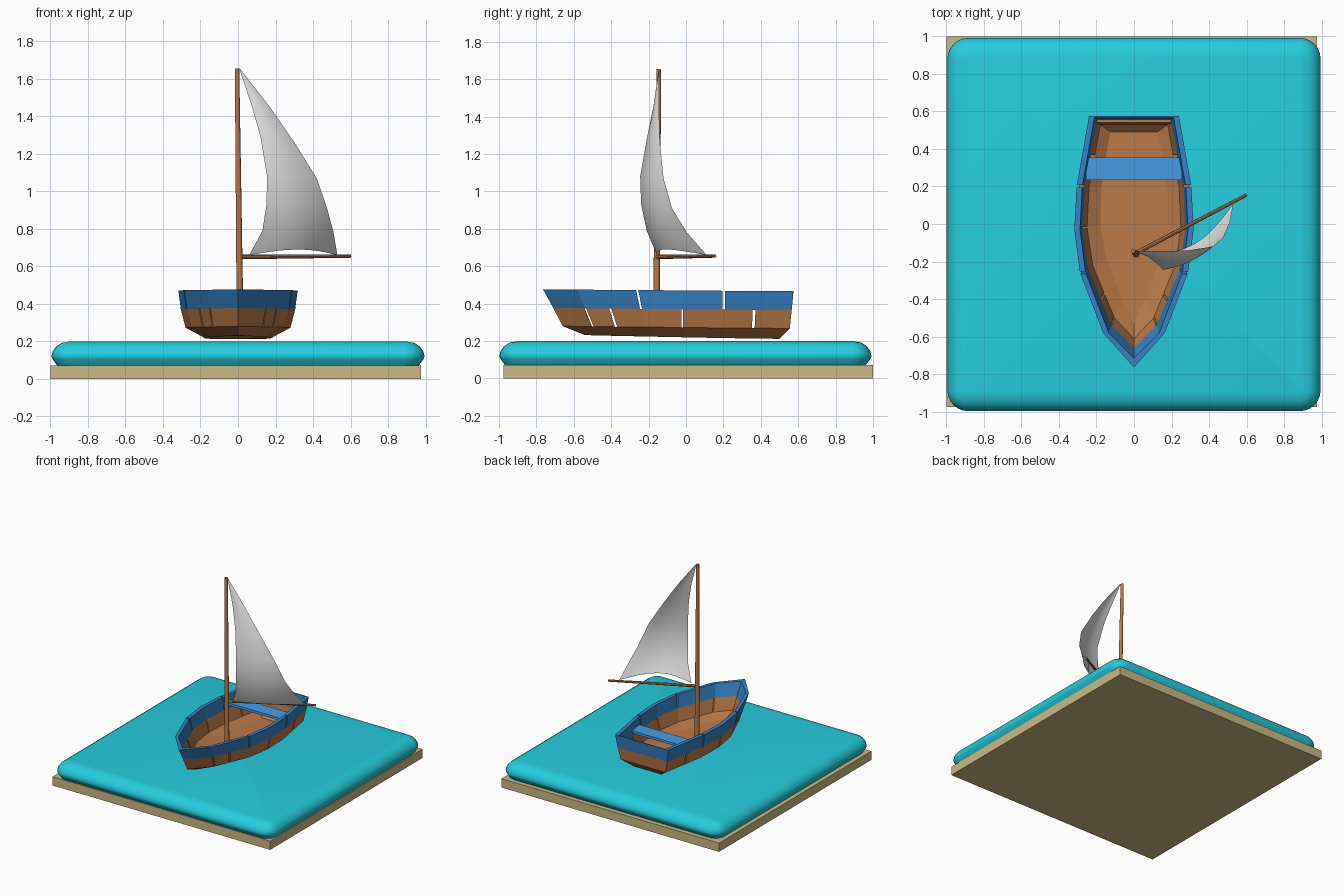
import bpy, bmesh, math
from mathutils import Vector

if "Cube" in bpy.data.objects:
    bpy.data.objects.remove(bpy.data.objects["Cube"])


def material(name, *srgb):
    col = [(c / 255 / 12.92 if c < 11 else ((c / 255 + 0.055) / 1.055) ** 2.4) for c in srgb] + [1]
    m = bpy.data.materials.new(name)
    m.use_nodes = True
    m.diffuse_color = col
    m.node_tree.nodes["Principled BSDF"].inputs["Base Color"].default_value = col
    return m


SAND = material("sand", 202, 186, 134)
WATER = material("turquoise water", 38, 205, 222)
WOOD = material("brown wood", 186, 122, 74)
BLUE = material("hull blue", 54, 130, 196)
BENCH = material("bench blue", 70, 158, 230)
CLOTH = material("sail cloth", 224, 224, 224)


def make(name, verts, faces, mat, smooth=False, fix=True):
    mesh = bpy.data.meshes.new(name)
    bm = bmesh.new()
    vs = [bm.verts.new(v) for v in verts]
    for f in faces:
        bm.faces.new([vs[i] for i in f])
    if fix:
        bmesh.ops.recalc_face_normals(bm, faces=bm.faces)
    bm.to_mesh(mesh)
    bm.free()
    mesh.materials.append(mat)
    ob = bpy.data.objects.new(name, mesh)
    bpy.context.collection.objects.link(ob)
    if smooth:
        bpy.ops.object.select_all(action="DESELECT")
        ob.select_set(True)
        bpy.context.view_layer.objects.active = ob
        bpy.ops.object.shade_smooth_by_angle(angle=math.radians(40))
    return ob


def loft(name, rings, mat, smooth=False):
    """Closed rings of equal length, joined in order and capped."""
    n = len(rings[0])
    faces = [list(range(n)), [(len(rings) - 1) * n + i for i in range(n)]]
    for r in range(len(rings) - 1):
        for i in range(n):
            j = (i + 1) % n
            faces.append([r * n + i, r * n + j, (r + 1) * n + j, (r + 1) * n + i])
    return make(name, [p for ring in rings for p in ring], faces, mat, smooth)


def box(name, lo, hi, mat):
    rings = [[(lo[0], lo[1], z), (hi[0], lo[1], z), (hi[0], hi[1], z), (lo[0], hi[1], z)]
             for z in (lo[2], hi[2])]
    return loft(name, rings, mat)


def pole(name, a, b, ra, rb, sides=10):
    a, b = Vector(a), Vector(b)
    q = (b - a).to_track_quat("Z", "Y")
    rings = []
    for c, r in ((a, ra), (b, rb)):
        rings.append([c + q @ Vector((r * math.cos(math.tau * i / sides),
                                      r * math.sin(math.tau * i / sides), 0)) for i in range(sides)])
    return loft(name, rings, WOOD, True)


# Base slab and rounded slab of water
box("base_slab", (-1, -0.975, 0), (0.975, 1, 0.072), SAND)


def rounded_ring(inset, z, half=0.995, radius=0.11, steps=6):
    r = max(radius - inset, 0.012)
    c = half - inset - r
    ring = []
    for k in range(4):
        for s in range(steps + 1):
            a = math.pi / 2 * (k + s / steps)
            sx, sy = ((1, 1), (-1, 1), (-1, -1), (1, -1))[k]
            ring.append((sx * c + r * math.cos(a), sy * c + r * math.sin(a) - 0.003, z))
    return ring


profile = [(0.03, 0.072), (0.006, 0.105), (0, 0.12), (0.006, 0.145),
           (0.025, 0.172), (0.055, 0.192), (0.1, 0.2)]
loft("water", [rounded_ring(i, z) for i, z in profile], WATER, True)

# Hull outlines, bow to stern, one row of (x, y) per level with bow and stern heights
LEVELS = [
    ([(0, -0.54), (0.07, -0.38), (0.15, -0.17), (0.18, 0), (0.175, 0.2), (0.13, 0.5)], 0.232, 0.212),
    ([(0, -0.66), (0.135, -0.5), (0.25, -0.22), (0.28, -0.02), (0.27, 0.2), (0.205, 0.555)], 0.28, 0.268),
    ([(0, -0.71), (0.15, -0.54), (0.275, -0.24), (0.305, -0.02), (0.293, 0.2), (0.225, 0.565)], 0.378, 0.365),
    ([(0, -0.765), (0.165, -0.58), (0.288, -0.26), (0.318, -0.03), (0.306, 0.2), (0.24, 0.575)], 0.477, 0.467),
]


def hull_point(level, t, inset=0.0):
    pts, z0, z1 = LEVELS[level]
    i = min(int(t), 4)
    p = Vector(pts[i]).lerp(Vector(pts[i + 1]), t - i)
    x = max(p.x - inset * min(t, 1), 0)
    return Vector((x, p.y + inset * 1.6 * max(1 - t, 0), z0 + (z1 - z0) * t / 5))


def plank(name, low, high, t0, t1, mat, thick=0.03):
    ts = [t0] + [i for i in range(6) if t0 < i < t1] + [t1]
    for side, s in (("left", 1), ("right", -1)):
        rings = []
        for t in ts:
            ring = [hull_point(low, t), hull_point(high, t),
                    hull_point(high, t, thick), hull_point(low, t, thick)]
            rings.append([(s * p.x, p.y, p.z) for p in ring])
        loft(f"{name}_{side}", rings, mat)


def strake(name, low, high, joints, mat, gap=0.02):
    for i, (a, b) in enumerate(zip(joints, joints[1:])):
        plank(f"{name}_{i + 1}", low, high, a + gap * (a > 0), b - gap * (b < 5), mat)


strake("bottom_strake", 0, 1, [0, 5], WOOD)
strake("side_strake", 1, 2, [0, 1, 1.45, 3, 4.45, 5], WOOD)
strake("top_strake", 2, 3, [0, 2, 4, 5], BLUE)

# Hull floor
outline = [hull_point(0, t) for t in range(6)]
outline += [Vector((-p.x, p.y, p.z)) for p in reversed(outline[1:])]
loft("hull_floor", [outline, [p + Vector((0, 0, 0.016)) for p in outline]], WOOD)


# Stern boards
def stern_board(name, low, high, thick, mat):
    rings = []
    for level in (low, high):
        p = hull_point(level, 5)
        rings.append([(-p.x, p.y, p.z), (p.x, p.y, p.z),
                      (p.x, p.y - thick, p.z), (-p.x, p.y - thick, p.z)])
    loft(name, rings, mat)


stern_board("stern_bottom", 0, 1, 0.025, WOOD)
stern_board("stern_side", 1, 2, 0.025, WOOD)
stern_board("stern_top", 2, 3, 0.008, BLUE)

# Bench, mast and boom
box("bench", (-0.255, 0.235, 0.395), (0.255, 0.355, 0.415), BENCH)
pole("mast", (0.012, -0.16, 0.225), (-0.005, -0.145, 1.655), 0.019, 0.012)
pole("boom", (0.01, -0.155, 0.65), (0.6, 0.155, 0.655), 0.012, 0.009, 8)

# Sail: rows of luff edge, leech edge and belly depth
rows = [
    ((0.008, -0.145, 1.65), (0.014, -0.145, 1.65), 0),
    ((0.075, -0.175, 1.45), (0.17, -0.145, 1.45), 0.01),
    ((0.12, -0.208, 1.29), (0.295, -0.14, 1.27), 0.015),
    ((0.155, -0.245, 1.08), (0.42, -0.12, 1.07), 0.02),
    ((0.152, -0.24, 0.93), (0.475, -0.075, 0.91), 0.03),
    ((0.13, -0.21, 0.79), (0.51, 0.005, 0.78), 0.05),
    ((0.06, -0.155, 0.66), (0.53, 0.11, 0.66), 0.085),
]
cols = 8
verts = []
for k, (a, b, belly) in enumerate(rows):
    lift = 0.03 if k == len(rows) - 1 else 0
    for c in range(cols + 1):
        u = c / cols
        bow = math.sin(math.pi * u)
        verts.append(Vector(a).lerp(Vector(b), u) + Vector((0.3 * belly, -belly, lift)) * bow)
w = cols + 1
faces = [[r * w + c, (r + 1) * w + c, (r + 1) * w + c + 1, r * w + c + 1]
         for r in range(len(rows) - 1) for c in range(cols)]
make("sail", verts, faces, CLOTH, True, False)
